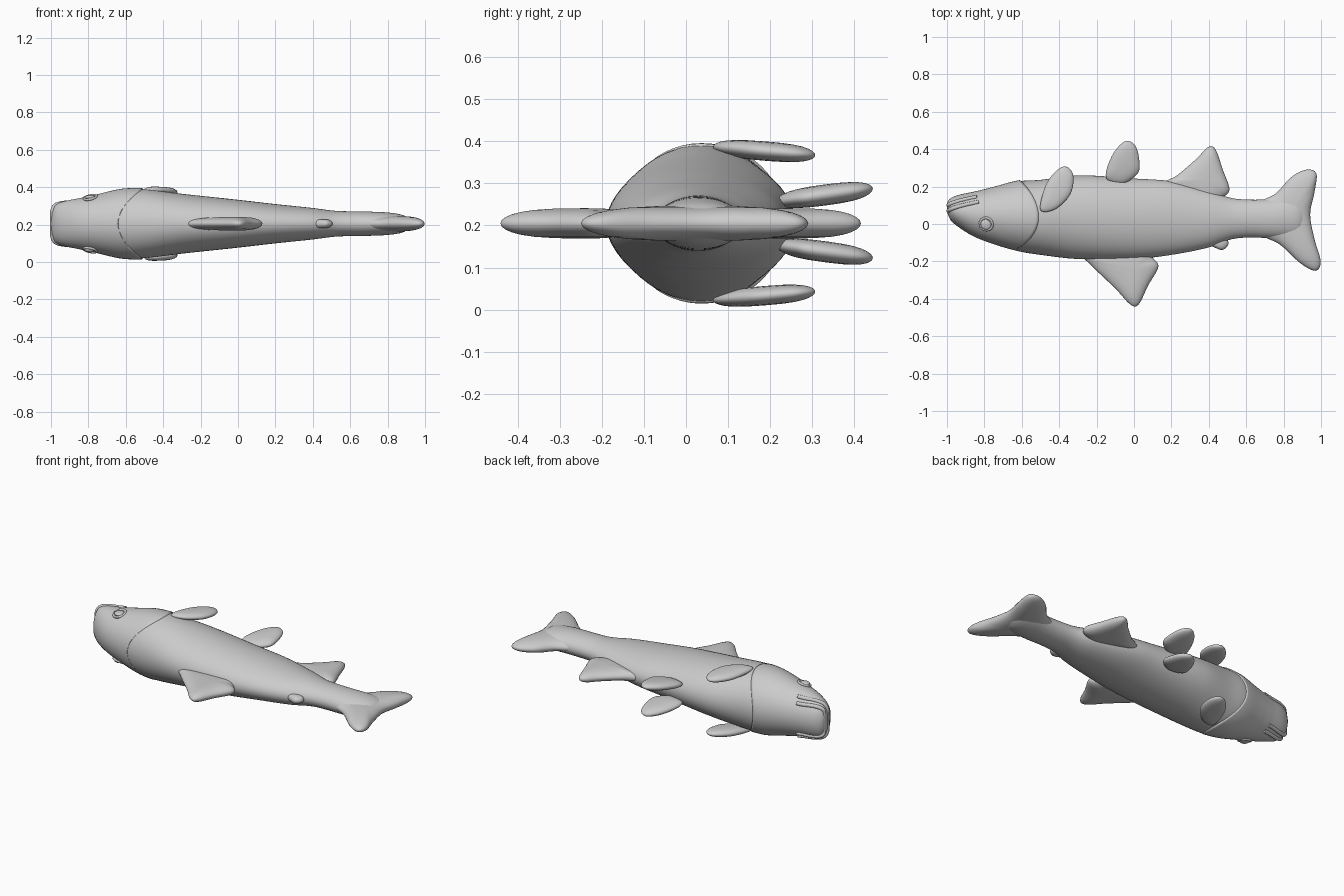
import bpy, bmesh, math
from mathutils import Vector

if "Cube" in bpy.data.objects:
    bpy.data.objects.remove(bpy.data.objects["Cube"])

ZC = 0.205  # mid-plane height of the fish lying on its side

# body stations: x, belly y, back y, half width in z
ST = [(-1.0, .115, .065, .05), (-.985, .135, .025, .092), (-.94, .155, -.015, .117),
      (-.86, .172, -.065, .134), (-.75, .198, -.108, .158), (-.62, .228, -.145, .184),
      (-.5, .236, -.165, .184), (-.3, .26, -.187, .16), (0, .243, -.187, .128),
      (.2, .228, -.165, .105), (.4, .178, -.125, .084), (.52, .139, -.082, .069),
      (.62, .13, -.072, .066), (.72, .132, -.075, .064), (.82, .14, -.075, .058),
      (.89, .13, -.065, .043), (.93, .10, -.03, .012)]


def station(x):
    """Smoothly interpolated centre, half height and half width at x."""
    x = max(ST[0][0], min(ST[-1][0], x))
    i = max(j for j in range(len(ST) - 1) if ST[j][0] <= x)
    a, b = ST[i], ST[i + 1]
    p, n = ST[max(i - 1, 0)], ST[min(i + 2, len(ST) - 1)]
    d = b[0] - a[0]
    t = (x - a[0]) / d
    v = []
    for k in (1, 2, 3):
        m0 = (b[k] - p[k]) / (b[0] - p[0]) * d
        m1 = (n[k] - a[k]) / (n[0] - a[0]) * d
        v.append((2*t**3 - 3*t*t + 1)*a[k] + (t**3 - 2*t*t + t)*m0
                 + (3*t*t - 2*t**3)*b[k] + (t**3 - t*t)*m1)
    return (v[0] + v[1]) / 2, (v[0] - v[1]) / 2, v[2]


def skin_z(x, y):
    c, h, w = station(x)
    return w * math.sqrt(max(0, 1 - ((y - c) / h) ** 2))


def loft(name, rings, caps=True):
    bm = bmesh.new()
    rv = [[bm.verts.new(p) for p in r] for r in rings]
    for a, b in zip(rv, rv[1:]):
        for i in range(len(a)):
            j = (i + 1) % len(a)
            bm.faces.new((a[i], a[j], b[j], b[i]))
    if caps:
        bm.faces.new(rv[0])
        bm.faces.new(rv[-1])
    bmesh.ops.recalc_face_normals(bm, faces=bm.faces)
    me = bpy.data.meshes.new(name)
    bm.to_mesh(me)
    bm.free()
    for f in me.polygons:
        f.use_smooth = True
    ob = bpy.data.objects.new(name, me)
    bpy.context.collection.objects.link(ob)
    return ob


def spline(pts, n=8):
    """Closed smooth outline through the points."""
    out = []
    P = [Vector(p) for p in pts]
    for i in range(len(P)):
        p0, p1, p2, p3 = (P[(i + k) % len(P)] for k in (-1, 0, 1, 2))
        for s in range(n):
            t = s / n
            out.append(.5 * (2*p1 + (p2 - p0)*t + (2*p0 - 5*p1 + 4*p2 - p3)*t*t
                             + (3*p1 - p0 - 3*p2 + p3)*t**3))
    return out


def fin(name, pts, centre, t, z0=0, slope=0, yref=0, side=1):
    """Rounded, pillow-shaped fin from a flat outline."""
    o, c = spline(pts), Vector(centre)
    ss = [.05, .35, .6, .75, .86, .94, .985]
    prof = [(s, 1) for s in ss] + [(1, 0)] + [(s, -1) for s in reversed(ss)]
    rings = []
    for s, sg in prof:
        ring = []
        for p in o:
            q = c + (p - c) * s
            z = z0 + slope * (q.y - yref) + sg * t * math.sqrt(max(0, 1 - s**3))
            ring.append((q.x, q.y, ZC + side * z))
        rings.append(ring)
    return loft(name, rings)


# body
N = 56
ang = [2 * math.pi * i / N for i in range(N)]
rings = []
for k in range(91):
    x = -1 + 1.93 * (k / 90) if k > 4 else -1 + .1072 * (k / 5) ** 1.7
    c, h, w = station(x)
    rings.append([(x, c + h * math.cos(a), ZC + w * math.sin(a)) for a in ang])
loft("body", rings)

# gill covers: a raised head skin ending in a curved edge
rings = []
for k in range(26):
    u = min(k, 24) / 24
    ring = []
    for a in ang:
        ca = math.cos(a)
        x = -.9 + u * (.39 - .10 * max(0, ca) ** 2 - .13 * min(0, ca) ** 2)
        c, h, w = station(x)
        rise = max(0, min(1, (ca + .75) / .6))
        g = .985 + (.015 + .028 * rise) * u if k < 25 else .95
        ring.append((x, c + h * g * ca, ZC + w * g * math.sin(a)))
    rings.append(ring)
loft("gill_covers", rings)

# median fins
fin("tail_fin", [(.66, .10), (.76, .165), (.84, .25), (.92, .29), (.975, .27), (.965, .17),
                 (.942, .05), (.965, -.08), (.998, -.2), (.97, -.25), (.89, -.21),
                 (.78, -.11), (.66, -.04)], (.82, .03), .042)
fin("dorsal_fin", [(-.27, -.165), (-.23, -.22), (-.1, -.345), (-.02, -.43), (.025, -.43),
                   (.075, -.33), (.13, -.23), (.1, -.18), (.06, -.12), (-.15, -.12)],
    (-.01, -.24), .036)
fin("anal_fin", [(.16, .215), (.23, .26), (.33, .345), (.395, .41), (.435, .4), (.475, .29),
                 (.51, .185), (.47, .14), (.38, .1), (.25, .15)], (.39, .24), .036)
fin("adipose_fin", [(.37, -.09), (.43, -.125), (.475, -.138), (.505, -.105), (.48, -.06),
                    (.41, -.06)], (.45, -.095), .024)

# paired fins, eyes
for side, lab in ((1, "left"), (-1, "right")):
    fin("pectoral_fin_" + lab, [(-.5, .075), (-.42, .08), (-.34, .16), (-.325, .26), (-.365, .307),
                                (-.42, .28), (-.475, .2)], (-.41, .19), .023, .179, -.08, .1, side)
    fin("pelvic_fin_" + lab, [(-.15, .25), (-.115, .37), (-.045, .443), (.012, .41), (.03, .3),
                              (.0, .25), (-.07, .215)], (-.05, .33), .025, .057, .13, .25, side)
    ex, ey = -.79, .0
    ez = ZC + side * skin_z(ex, ey)
    bpy.ops.mesh.primitive_uv_sphere_add(segments=24, ring_count=12, radius=.03, location=(ex, ey, ez))
    eye = bpy.context.object
    eye.name = "eye_" + lab
    eye.scale.z = .4
    bpy.ops.object.shade_smooth()
    bpy.ops.mesh.primitive_torus_add(major_radius=.034, minor_radius=.007, major_segments=32,
                                     minor_segments=8, location=(ex, ey, ez),
                                     rotation=(side * .3, -side * .2, 0))
    bpy.context.object.name = "eye_rim_" + lab
    bpy.ops.object.shade_smooth()

# lips wrapping around the snout
for name, y0, y1, x1 in (("upper_lip", .07, .118, -.83), ("lower_lip", .1, .145, -.84)):
    half = []
    for i in range(13):
        t = i / 12
        x = -.993 + (x1 + .993) * t ** 1.5
        y = y0 + (y1 - y0) * t
        half.append((x, y, skin_z(x, y) * .985))
    path = [(x, y, ZC - z) for x, y, z in reversed(half)] + [(x, y, ZC + z) for x, y, z in half]
    cu = bpy.data.curves.new(name, 'CURVE')
    cu.dimensions = '3D'
    cu.bevel_depth = .011
    cu.bevel_resolution = 3
    cu.use_fill_caps = True
    sp = cu.splines.new('POLY')
    sp.points.add(len(path) - 1)
    for p, q in zip(sp.points, path):
        p.co = (*q, 1)
    sp.use_smooth = True
    bpy.context.collection.objects.link(bpy.data.objects.new(name, cu))
